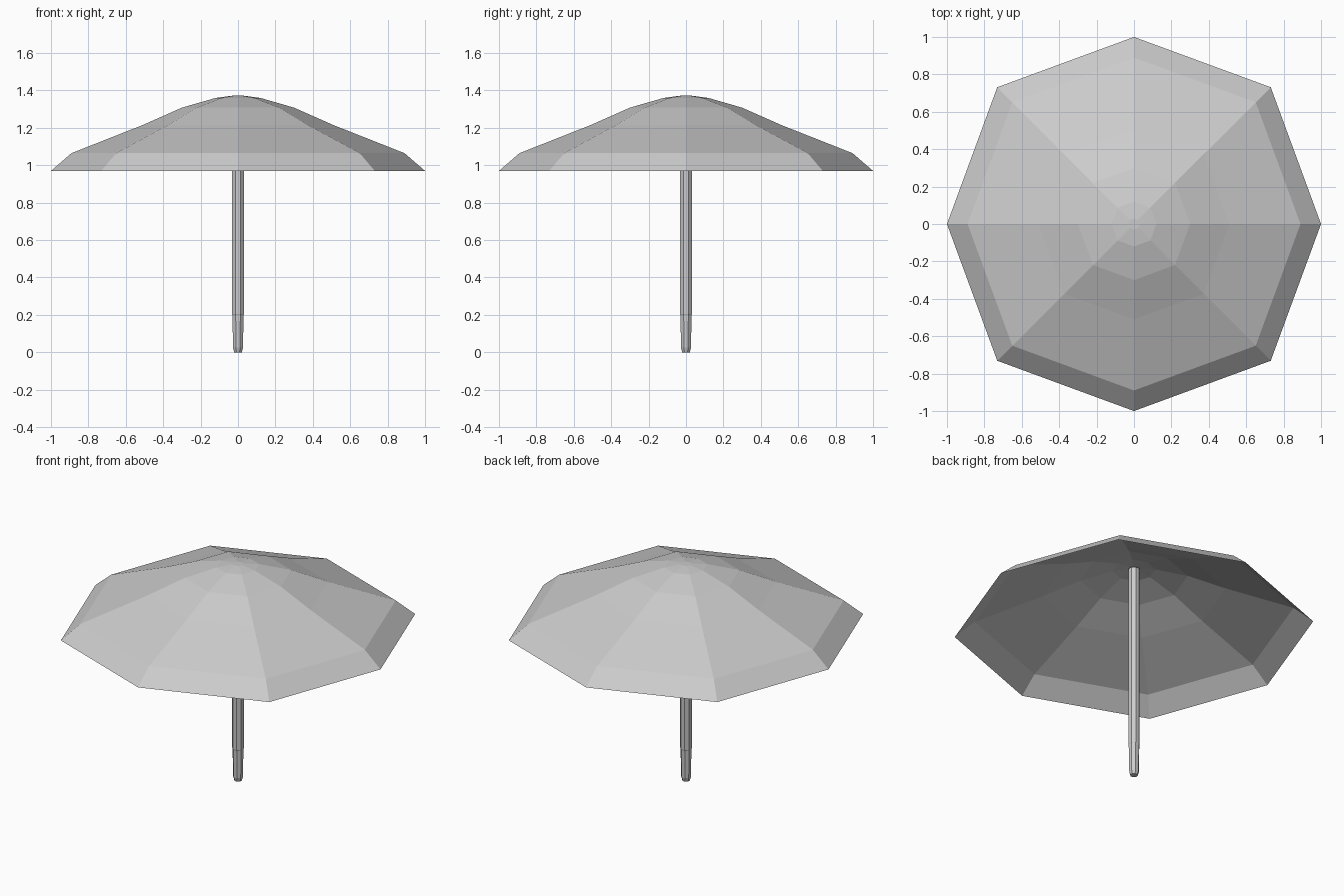
import bpy, bmesh
from math import sin, cos, pi

if "Cube" in bpy.data.objects:
    bpy.data.objects.remove(bpy.data.objects["Cube"])


def lathe(name, profile, sides, diagonal=1.0, offset=0.0, cap_bottom=False):
    """Stack rings of (radius, z) from bottom to top; diagonal scales every other spoke."""
    bm = bmesh.new()
    rings = []
    for r, z in profile:
        ring = []
        for i in range(sides):
            a = 2 * pi * i / sides + offset
            k = r * (diagonal if i % 2 else 1.0)
            ring.append(bm.verts.new((k * cos(a), k * sin(a), z)))
        rings.append(ring)
    for low, high in zip(rings, rings[1:]):
        for i in range(sides):
            j = (i + 1) % sides
            bm.faces.new((low[i], low[j], high[j], high[i]))
    bm.faces.new(rings[-1])
    if cap_bottom:
        bm.faces.new(rings[0][::-1])
    mesh = bpy.data.meshes.new(name)
    bm.to_mesh(mesh)
    bm.free()
    obj = bpy.data.objects.new(name, mesh)
    bpy.context.collection.objects.link(obj)
    return obj


# Canopy: thin eight-panel shell with a drooping rim, open underneath
lathe("canopy", [(1.0, 0.97), (0.89, 1.065), (0.51, 1.215), (0.30, 1.308),
                 (0.12, 1.36), (0.03, 1.372)], 8, diagonal=1.034)

# Pole: eight-sided shaft with a slightly tapered, rounded foot
lathe("pole", [(0.022, 0.0), (0.029, 0.025), (0.032, 0.2), (0.034, 0.205),
               (0.034, 1.365)], 8, offset=pi / 8, cap_bottom=True)
